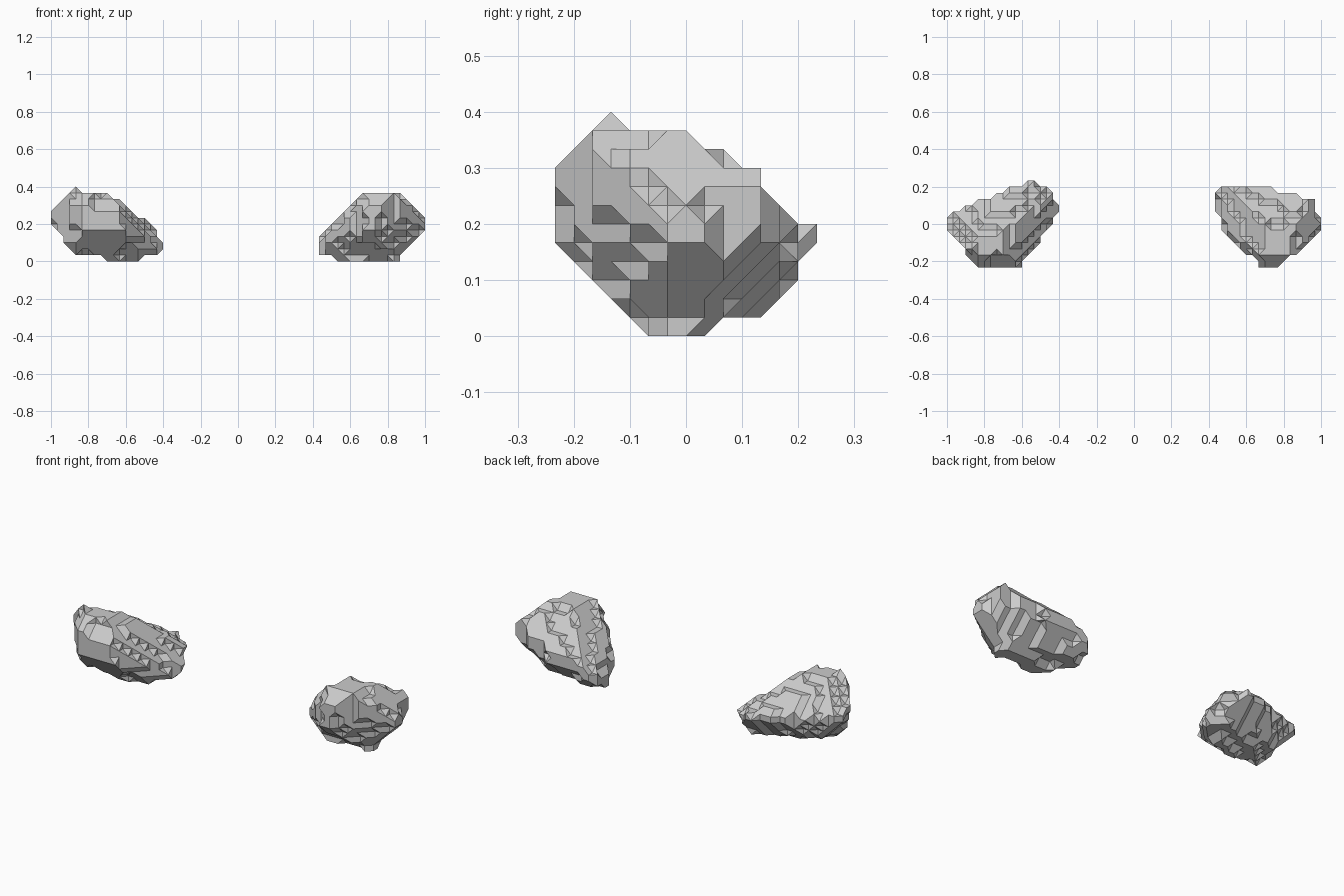
import bpy, bmesh, math
from itertools import combinations, product
from mathutils import Vector, noise

if "Cube" in bpy.data.objects:
    bpy.data.objects.remove(bpy.data.objects["Cube"])

H = 1 / 30  # lattice step that gives the chipped 45-degree facets


def hull_faces(pts):
    """Outward planes of a convex hull, each with its ordered corner indices."""
    faces = {}
    for a, b, c in combinations(range(len(pts)), 3):
        n = (pts[b] - pts[a]).cross(pts[c] - pts[a])
        if n.length < 1e-9:
            continue
        n.normalize()
        d = [n.dot(p - pts[a]) for p in pts]
        if max(d) > 1e-5:
            n, d = -n, [-v for v in d]
        if max(d) > 1e-5 or min(d) > -1e-5:
            continue
        on = tuple(i for i, v in enumerate(d) if v > -1e-5)
        mid = sum((pts[i] for i in on), Vector()) / len(on)
        u = (pts[on[0]] - mid).normalized()
        w = n.cross(u)
        order = sorted(on, key=lambda i: math.atan2((pts[i] - mid).dot(w), (pts[i] - mid).dot(u)))
        faces[on] = (n, order)
    return list(faces.values())


def make_rock(name, coords, tips, origin, seed, rough):
    pts = [Vector(c) for c in coords]
    planes = [(n, n.dot(pts[o[0]])) for n, o in hull_faces(pts)]
    lo = Vector(origin)
    size = (20, 16, 13)

    # lattice points inside the slightly roughened hull
    solid = set()
    for k in product(*(range(s) for s in size)):
        p = lo + Vector(k) * H
        d = max(n.dot(p) - c for n, c in planes)
        near = min((p - q).length for q in pts)
        r = noise.noise(p * 9 + Vector((seed, 0, 0))) * rough
        if d < (0.012 if near < 0.03 else 0.008 + r):
            solid.add(k)

    # wear off single-point spikes and fill pits, then add the wanted tips
    around = [o for o in product((-1, 0, 1), repeat=3) if any(o)]
    for _ in range(2):
        count = {k: sum(tuple(a + b for a, b in zip(k, o)) in solid for o in around)
                 for k in product(*(range(s) for s in size))}
        solid = {k for k, c in count.items() if c >= (8 if k in solid else 15)}
    for t in tips:
        solid.add(tuple(round(v / H) for v in Vector(t) - lo))

    # each lattice cell becomes the hull of its solid corners
    corners = list(product((0, 1), repeat=3))
    cache, cells = {}, {}
    for cell in product(*(range(-1, s) for s in size)):
        key = tuple(o for o in corners if tuple(a + b for a, b in zip(cell, o)) in solid)
        if len(key) < 4:
            continue
        if key not in cache:
            cache[key] = hull_faces([Vector(o) for o in key])
        if cache[key]:
            cells[cell] = key

    # keep only outer faces and merge the flat ones
    bm = bmesh.new()
    verts = {}
    for cell, key in cells.items():
        for n, order in cache[key]:
            loop = [tuple(a + b for a, b in zip(cell, key[i])) for i in order]
            step = tuple(round(v) for v in n)
            if max(abs(v) for v in n) > 0.999 and tuple(a + b for a, b in zip(cell, step)) in cells:
                axis = max(range(3), key=lambda i: abs(n[i]))
                side = cell[axis] + (1 if n[axis] > 0 else 0)
                if all(v[axis] == side for v in loop):
                    continue
            for v in loop:
                if v not in verts:
                    verts[v] = bm.verts.new(lo + Vector(v) * H)
            face = [verts[v] for v in loop]
            if not bm.faces.get(face):
                bm.faces.new(face)
    bmesh.ops.dissolve_limit(bm, angle_limit=math.radians(1), verts=bm.verts, edges=bm.edges)
    mesh = bpy.data.meshes.new(name)
    bm.to_mesh(mesh)
    bm.free()
    bpy.context.collection.objects.link(bpy.data.objects.new(name, mesh))


# right rock: squat, steep on the outside, sloping down towards the middle
make_rock("right_rock", [
    (.68, -.17, .367), (.85, -.17, .367), (.85, -.02, .367), (.70, -.02, .367),
    (.68, -.23, .17), (.74, -.23, .17), (.76, -.23, .29), (.68, -.23, .29),
    (1, .02, .15), (1, -.03, .18), (1, 0, .25), (.96, .135, .29), (.96, .135, .18),
    (.92, -.10, .31), (.88, -.15, .22), (.53, .01, 0), (.85, .02, 0), (.85, -.05, 0), (.60, -.05, 0),
    (.43, .08, .035), (.43, .18, .06), (.43, .18, .12), (.45, -.02, .10), (.58, -.13, .25),
    (.50, -.04, .20), (.46, .20, .12), (.71, .20, .14), (.71, .20, .20), (.50, .20, .18),
    (.81, .17, .22),
], [], (.4, -.2333, 0), 4, .006)

# left rock: longer, with a small pointed tip
make_rock("left_rock", [
    (-.90, -.13, .367), (-.82, -.17, .367), (-.69, -.15, .367), (-.69, -.05, .367), (-.83, -.06, .367),
    (-.83, -.23, .16), (-.83, -.23, .30), (-.61, -.23, .16), (-.62, -.23, .26),
    (-1, .03, .21), (-1, -.05, .265), (-.98, .07, .22), (-.94, -.10, .12), (-.60, -.08, .30),
    (-.89, -.10, .04), (-.86, .05, .07), (-.65, -.05, 0), (-.53, -.04, 0), (-.53, .02, 0),
    (-.41, .05, .04), (-.40, .08, .10), (-.44, .16, .18), (-.51, -.11, .14), (-.50, .08, .23),
    (-.50, .235, .16), (-.60, .235, .195), (-.50, .12, .035), (-.70, .17, .2),
], [(-.867, -.133, .40), (-1, 0, .233), (-1, -.033, .233), (-1, 0, .267), (-.533, .233, .167),
    (-.567, .233, .167), (-.533, .233, .2), (-.4, .067, .067), (-.4, .1, .1)],
    (-1, -.2333, 0), 9, .006)
